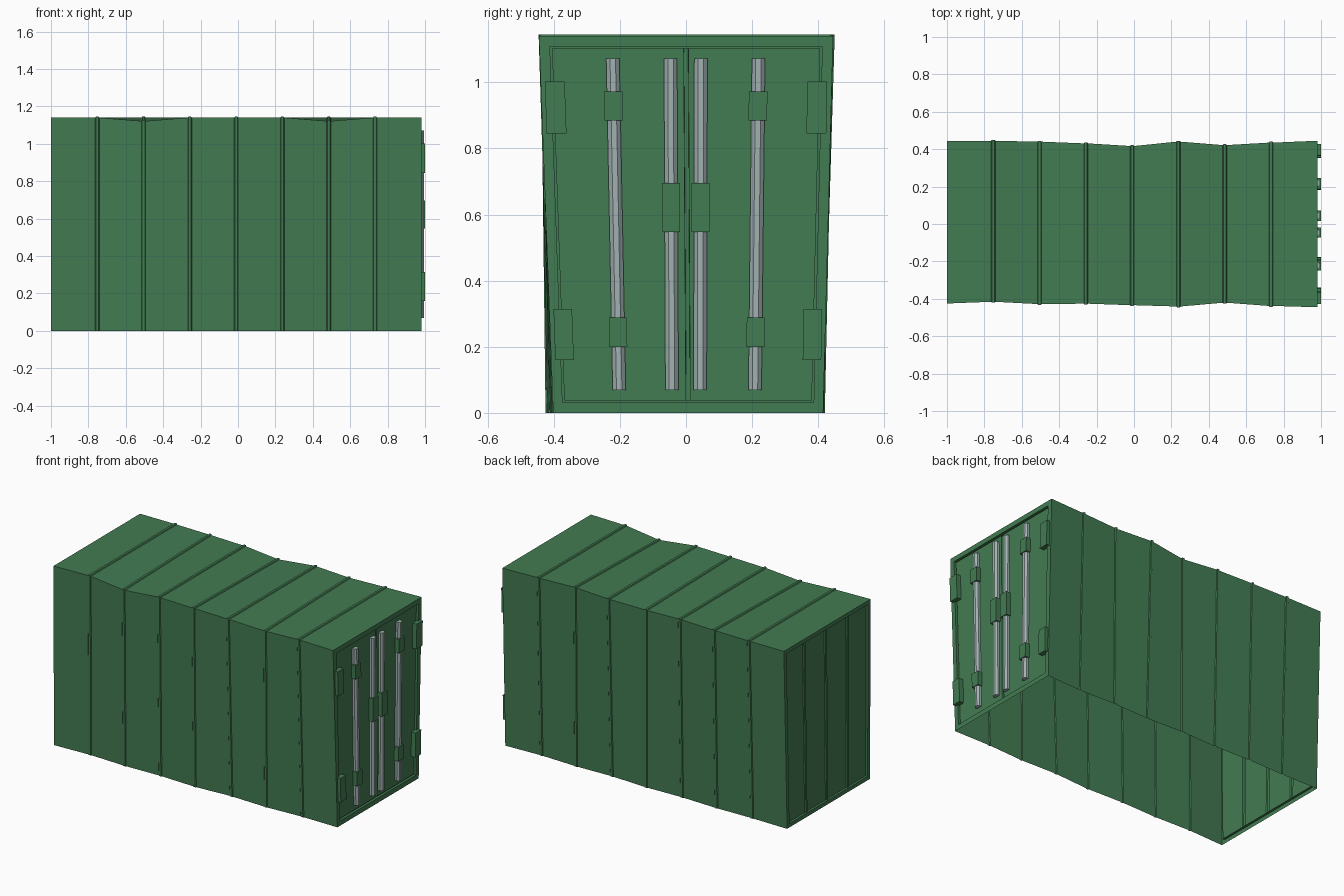
import bpy, bmesh, math
from mathutils import Vector

if "Cube" in bpy.data.objects:
    bpy.data.objects.remove(bpy.data.objects["Cube"])

H = 1.14


def material(name, rgb):
    m = bpy.data.materials.new(name)
    m.diffuse_color = (*rgb, 1)
    m.use_nodes = True
    m.node_tree.nodes["Principled BSDF"].inputs["Base Color"].default_value = m.diffuse_color
    return m


GREEN = material("container_green", (0.055, 0.2, 0.085))
GREY = material("bar_grey", (0.36, 0.44, 0.44))


def make(name, verts, faces, mat, fix=False):
    me = bpy.data.meshes.new(name)
    me.from_pydata([tuple(v) for v in verts], [], faces)
    if fix:
        bm = bmesh.new()
        bm.from_mesh(me)
        bmesh.ops.recalc_face_normals(bm, faces=bm.faces)
        bm.to_mesh(me)
        bm.free()
    me.materials.append(mat)
    ob = bpy.data.objects.new(name, me)
    bpy.context.collection.objects.link(ob)
    return ob


# Dented cross-sections along x: front bottom/top y, back top/bottom y, top z front/back
XS = [-1 + i * 1.98 / 8 for i in range(9)]
FB = [-.42, -.41, -.418, -.412, -.42, -.405, -.412, -.40, -.402]
FT = [-.425, -.416, -.428, -.426, -.434, -.441, -.421, -.438, -.445]
BT = [.445, .445, .440, .431, .417, .440, .422, .435, .445]
BB = [.413, .41, .415, .408, .415, .405, .412, .405, .415]
ZF = [H, H, H - .018, H, H, H, H - .018, H, H]
ZB = [H, H, H, H, H - .013, H, H, H, H]


def section(i, x, out):
    return [(x, FB[i] - out, 0), (x, FT[i] - out, ZF[i] + out),
            (x, BT[i] + out, ZB[i] + out), (x, BB[i] + out, 0)]


# Open-bottomed shell of walls and roof, with a thin raised rib at each section
rings = []
for i, x in enumerate(XS):
    if i in (0, 8):
        rings.append(section(i, x, 0))
    else:
        rings += [section(i, x + d, o) for d, o in
                  ((-.011, 0), (-.007, .005), (.007, .005), (.011, 0))]
verts = [p for r in rings for p in r]
faces = [(a * 4 + k, a * 4 + 4 + k, a * 4 + 5 + k, a * 4 + 1 + k)
         for a in range(len(rings) - 1) for k in range(3)]
make("walls_and_roof", verts, faces, GREEN)


# End panel: border frame, recessed step, then a vertical-rib profile across the width
def end_panel(name, i, sign, steps, profile):
    x0 = XS[i]

    def pt(u, v, depth):
        lo = FB[i] + (BB[i] - FB[i]) * u
        hi = FT[i] + (BT[i] - FT[i]) * u
        return (x0 - sign * depth, lo + (hi - lo) * v, H * v)

    vs, fs = [], []

    def quad(*ps):
        n = len(vs)
        vs.extend(ps)
        f = [n, n + 1, n + 2, n + 3]
        fs.append(f if sign > 0 else f[::-1])

    loops = []
    for w, depth in steps:
        u, v = w / .86, w / H
        loops.append([pt(a, b, depth) for a, b in
                      ((u, v), (1 - u, v), (1 - u, 1 - v), (u, 1 - v))])
    for A, B in zip(loops, loops[1:]):
        for k in range(4):
            m = (k + 1) % 4
            quad(A[k], A[m], B[m], B[k])
    w, base = steps[-1]
    u, v = w / .86, w / H
    cols = [(u, 0)] + profile + [(1 - u, 0)]
    for (a, da), (b, db) in zip(cols, cols[1:]):
        quad(pt(a, v, base + da), pt(b, v, base + db),
             pt(b, 1 - v, base + db), pt(a, 1 - v, base + da))
    ob = make(name, vs, fs, GREEN)
    bm = bmesh.new()
    bm.from_mesh(ob.data)
    bmesh.ops.remove_doubles(bm, verts=bm.verts, dist=1e-5)
    bm.to_mesh(ob.data)
    bm.free()


end_panel("door_end", 8, 1, [(0, 0), (.031, 0), (.031, .016), (.037, .016), (.037, .01)],
          [(.492, 0), (.493, .012), (.507, .012), (.508, 0)])
ribs = [p for c in (.25, .5, .75) for p in
        ((c - .014, 0), (c - .009, -.006), (c + .009, -.006), (c + .014, 0))]
end_panel("closed_end", 0, -1, [(0, 0), (.025, 0), (.025, .014)], ribs)


# Hardware follows the taper of the door end
def taper(y, z):
    low = .90 if y < 0 else .945
    return y * (low + (1 - low) * z / H)


def plate(name, y, z0, z1, half):
    ym = taper(y, (z0 + z1) / 2)
    vs = []
    for z in (z0, z1):
        c = ym + (taper(y, z) - taper(y, (z0 + z1) / 2))
        vs += [(.962, c - half, z), (1.0, c - half, z), (1.0, c + half, z), (.962, c + half, z)]
    make(name, vs, [(0, 3, 2, 1), (4, 5, 6, 7)] +
         [(k, (k + 1) % 4, 4 + (k + 1) % 4, 4 + k) for k in range(4)], GREEN, True)


def bar(name, y):
    n, vs = 8, []
    for z in (.07, 1.072):
        for k in range(n):
            a = math.tau * (k + .5) / n
            vs.append((.976 + .0205 * math.cos(a), taper(y, z) + .0215 * math.sin(a), z))
    make(name, vs, [tuple(range(n))[::-1], tuple(range(n, 2 * n))] +
         [(k, (k + 1) % n, n + (k + 1) % n, n + k) for k in range(n)], GREY, True)


for k, y in enumerate((-.223, -.047, .045, .22)):
    bar(f"locking_bar_{k + 1}", y)
    if k in (0, 3):
        plate(f"upper_bar_bracket_{k + 1}", y, .885, .973, .028)
        plate(f"lower_bar_bracket_{k + 1}", y, .2, .289, .027)
    else:
        plate(f"lock_handle_{k + 1}", y, .547, .696, .027)
for side, y in (("front", -.402), ("back", .4)):
    plate(f"{side}_upper_hinge", y, .845, 1.002, .03)
    plate(f"{side}_lower_hinge", y, .16, .315, .028)
